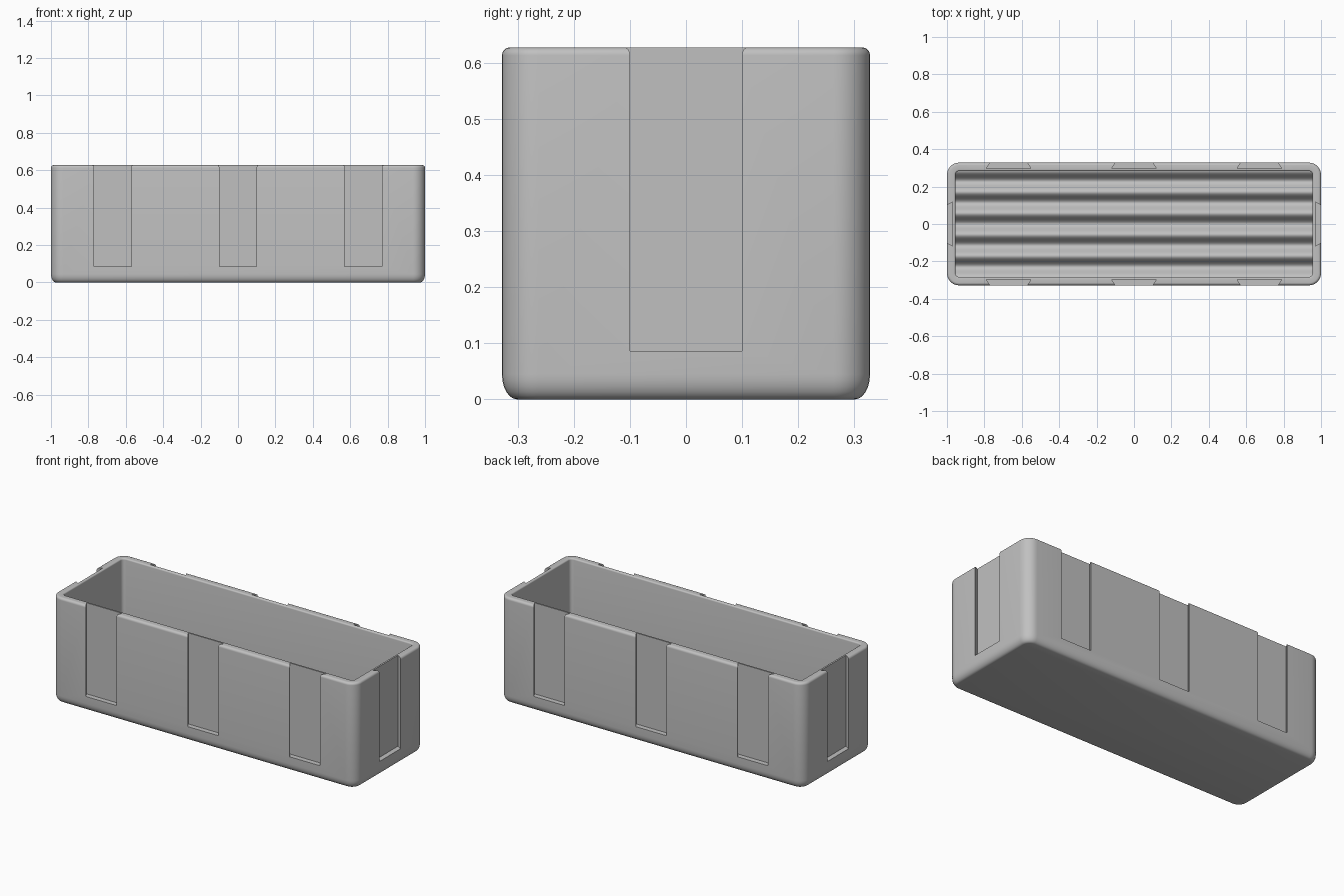
import bpy, bmesh, math
from mathutils import Matrix

if "Cube" in bpy.data.objects:
    bpy.data.objects.remove(bpy.data.objects["Cube"])

HX, HY, H = 1.0, 0.328, 0.627      # half length, half width, height
WALL = 0.045
CORNER = 0.065
SLOT_Z = 0.086

grey = bpy.data.materials.new("light grey")
grey.use_nodes = True
colour = (0.53, 0.53, 0.53, 1)
grey.diffuse_color = colour
grey.node_tree.nodes["Principled BSDF"].inputs["Base Color"].default_value = colour


def make_object(name, bm):
    bmesh.ops.recalc_face_normals(bm, faces=bm.faces)
    mesh = bpy.data.meshes.new(name)
    bm.to_mesh(mesh)
    bm.free()
    mesh.materials.append(grey)
    obj = bpy.data.objects.new(name, mesh)
    bpy.context.collection.objects.link(obj)
    return obj


def activate(obj):
    bpy.ops.object.select_all(action='DESELECT')
    obj.select_set(True)
    bpy.context.view_layer.objects.active = obj


def arc(cx, cz, rx, rz, start, end, steps=6):
    """Points of an elliptical arc, as (inset, height)."""
    angles = [math.radians(start + (end - start) * i / steps) for i in range(steps + 1)]
    return [(cx + rx * math.cos(a), cz + rz * math.sin(a)) for a in angles]


def ring(bm, inset, z, steps=8):
    """Rounded rectangle drawn in from the outer wall."""
    r = max(CORNER - inset, 0.02)
    verts = []
    for q, (sx, sy) in enumerate([(1, 1), (-1, 1), (-1, -1), (1, -1)]):
        for i in range(steps + 1):
            a = math.pi / 2 * (q + i / steps)
            verts.append(bm.verts.new((sx * (HX - inset - r) + r * math.cos(a),
                                       sy * (HY - inset - r) + r * math.sin(a), z)))
    return verts


# Tray shell: wall profile swept round the rounded rectangle
profile = arc(0.027, 0.045, 0.027, 0.045, 270, 180)
profile += arc(0.014, H - 0.014, 0.014, 0.014, 180, 90)
profile += arc(WALL - 0.008, H - 0.008, 0.008, 0.008, 90, 0, 4)
profile += [(WALL, 0.035)]
bm = bmesh.new()
rings = [ring(bm, inset, z) for inset, z in profile]
for a, b in zip(rings, rings[1:]):
    for i in range(len(a)):
        j = (i + 1) % len(a)
        bm.faces.new((a[i], a[j], b[j], b[i]))
bm.faces.new(rings[0])
bm.faces.new(rings[-1])
shell = make_object("tray_shell", bm)

# Dovetail slots, open at the top: wide at the back, narrow at the face
bm = bmesh.new()


def add_slot(wall_distance, offset, turn):
    outline = [(-0.118, 0.03), (0.118, 0.03), (0.094, -0.01), (-0.094, -0.01)]
    spin = Matrix.Rotation(math.radians(turn), 4, 'Z')
    verts = [bm.verts.new((x + offset, depth - wall_distance, SLOT_Z)) for x, depth in outline]
    face = bm.faces.new(verts)
    grown = bmesh.ops.extrude_face_region(bm, geom=[face])["geom"]
    top = [v for v in grown if isinstance(v, bmesh.types.BMVert)]
    bmesh.ops.translate(bm, verts=top, vec=(0, 0, H))
    bmesh.ops.transform(bm, matrix=spin, verts=verts + top)


for turn in (0, 180):
    for offset in (-0.67, 0, 0.67):
        add_slot(HY, offset, turn)
    add_slot(HX, 0, turn + 90)
cutter = make_object("slot_cutter", bm)
cutter.hide_render = True

activate(shell)
cut = shell.modifiers.new("slots", 'BOOLEAN')
cut.operation = 'DIFFERENCE'
cut.solver = 'EXACT'
cut.object = cutter
bpy.ops.object.modifier_apply(modifier=cut.name)
bpy.data.objects.remove(cutter)
bpy.ops.object.shade_smooth_by_angle(angle=math.radians(30))

# Corrugated floor: five waves running the length of the tray
bm = bmesh.new()
half_y, half_x, waves, steps = HY - WALL + 0.002, HX - WALL + 0.002, 5, 80
pitch = 2 * half_y / waves
previous = None
for i in range(steps + 1):
    y = -half_y + 2 * half_y * i / steps
    z = 0.066 - 0.024 * math.cos(2 * math.pi * y / pitch)
    row = [bm.verts.new((x, y, z)) for x in (-half_x, half_x)]
    if previous:
        bm.faces.new((previous[0], previous[1], row[1], row[0]))
    previous = row
ribbed_floor = make_object("corrugated_floor", bm)
if ribbed_floor.data.polygons[0].normal.z < 0:
    ribbed_floor.data.flip_normals()
activate(ribbed_floor)
bpy.ops.object.shade_smooth_by_angle(angle=math.radians(30))
